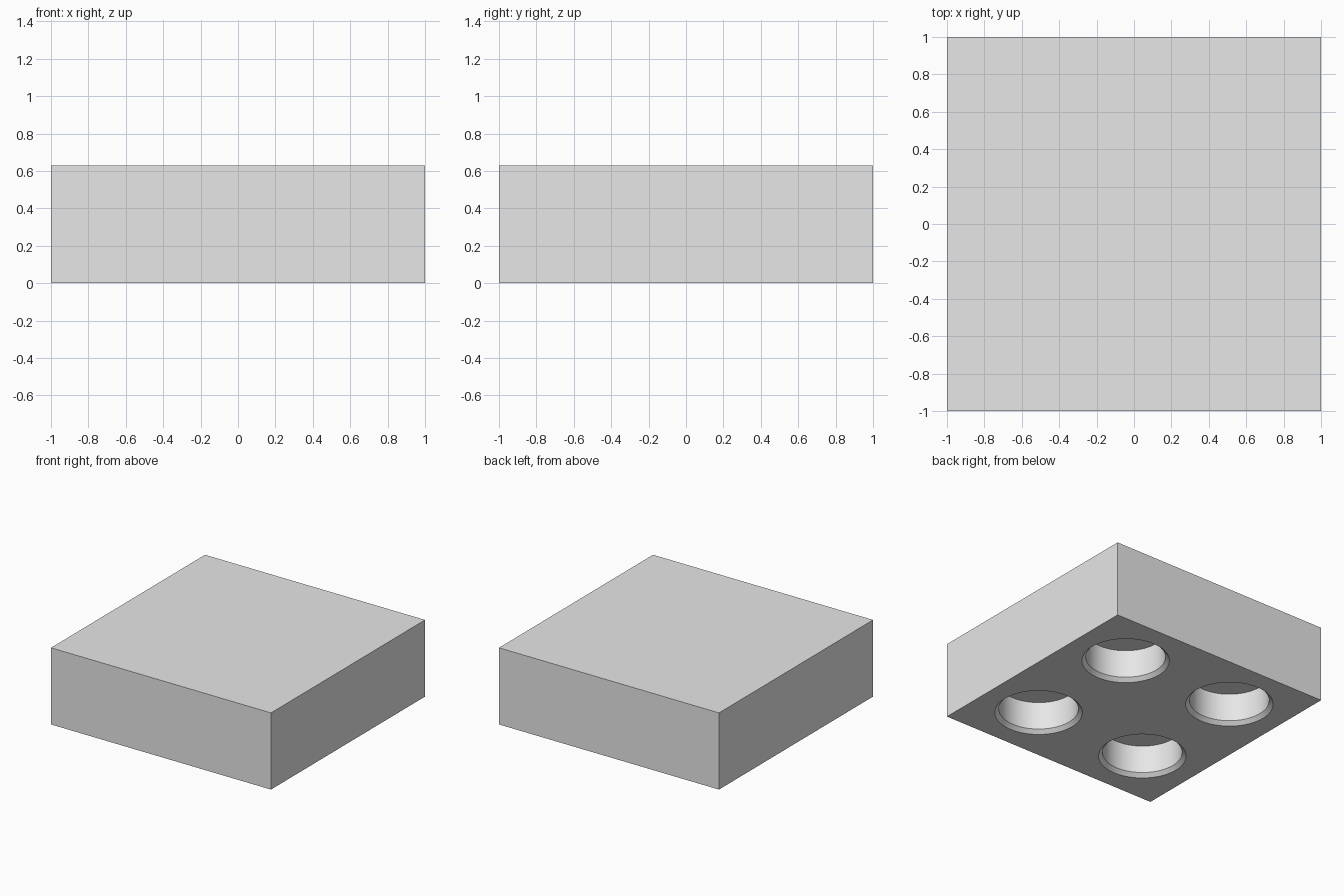
import bpy, bmesh, math
from mathutils import Matrix

default = bpy.data.objects.get("Cube")
if default:
    bpy.data.objects.remove(default, do_unlink=True)

HEIGHT = 0.63
HOLE_SPACING = 0.51      # hole centres from the middle
HOLE_RADIUS = 0.3
RIM_RADIUS = 0.33
CHAMFER = 0.03
HOLE_DEPTH = 0.26
SEGMENTS = 64

grey = bpy.data.materials.new("light_grey")
grey.use_nodes = True
grey.diffuse_color = (0.8, 0.8, 0.8, 1)
grey.node_tree.nodes["Principled BSDF"].inputs["Base Color"].default_value = (0.8, 0.8, 0.8, 1)


def make_object(name, bm):
    bmesh.ops.recalc_face_normals(bm, faces=bm.faces)
    mesh = bpy.data.meshes.new(name)
    bm.to_mesh(mesh)
    bm.free()
    mesh.materials.append(grey)
    obj = bpy.data.objects.new(name, mesh)
    bpy.context.collection.objects.link(obj)
    return obj


def add_plug(bm, x, y):
    """Round plug with a flared mouth, made by spinning a profile."""
    flare = RIM_RADIUS + CHAMFER     # the flare carries on below the base
    profile = [(0, -CHAMFER), (flare, -CHAMFER), (HOLE_RADIUS, CHAMFER),
               (HOLE_RADIUS, HOLE_DEPTH), (0, HOLE_DEPTH)]
    verts = [bm.verts.new((x + r, y, z)) for r, z in profile]
    edges = [bm.edges.new(pair) for pair in zip(verts, verts[1:])]
    bmesh.ops.spin(bm, geom=verts + edges, cent=(x, y, 0), axis=(0, 0, 1),
                   angle=math.tau, steps=SEGMENTS, use_merge=True)


# Solid square block
bm = bmesh.new()
bmesh.ops.create_cube(bm, size=1, matrix=Matrix.Translation((0, 0, HEIGHT / 2))
                      @ Matrix.Diagonal((2, 2, HEIGHT, 1)))
block = make_object("block", bm)

# Four chamfered blind holes in the underside
bm = bmesh.new()
for sx in (-1, 1):
    for sy in (-1, 1):
        add_plug(bm, sx * HOLE_SPACING, sy * HOLE_SPACING)
bmesh.ops.remove_doubles(bm, verts=bm.verts, dist=0.0001)
cutter = make_object("hole_cutter", bm)
cutter.hide_render = True

cut = block.modifiers.new("holes", 'BOOLEAN')
cut.operation = 'DIFFERENCE'
cut.solver = 'EXACT'
cut.object = cutter

bpy.ops.object.select_all(action='DESELECT')
block.select_set(True)
bpy.context.view_layer.objects.active = block
bpy.ops.object.modifier_apply(modifier=cut.name)
bpy.data.objects.remove(cutter, do_unlink=True)

# Smooth hole walls, crisp edges
bpy.ops.object.shade_smooth_by_angle(angle=math.radians(30))
